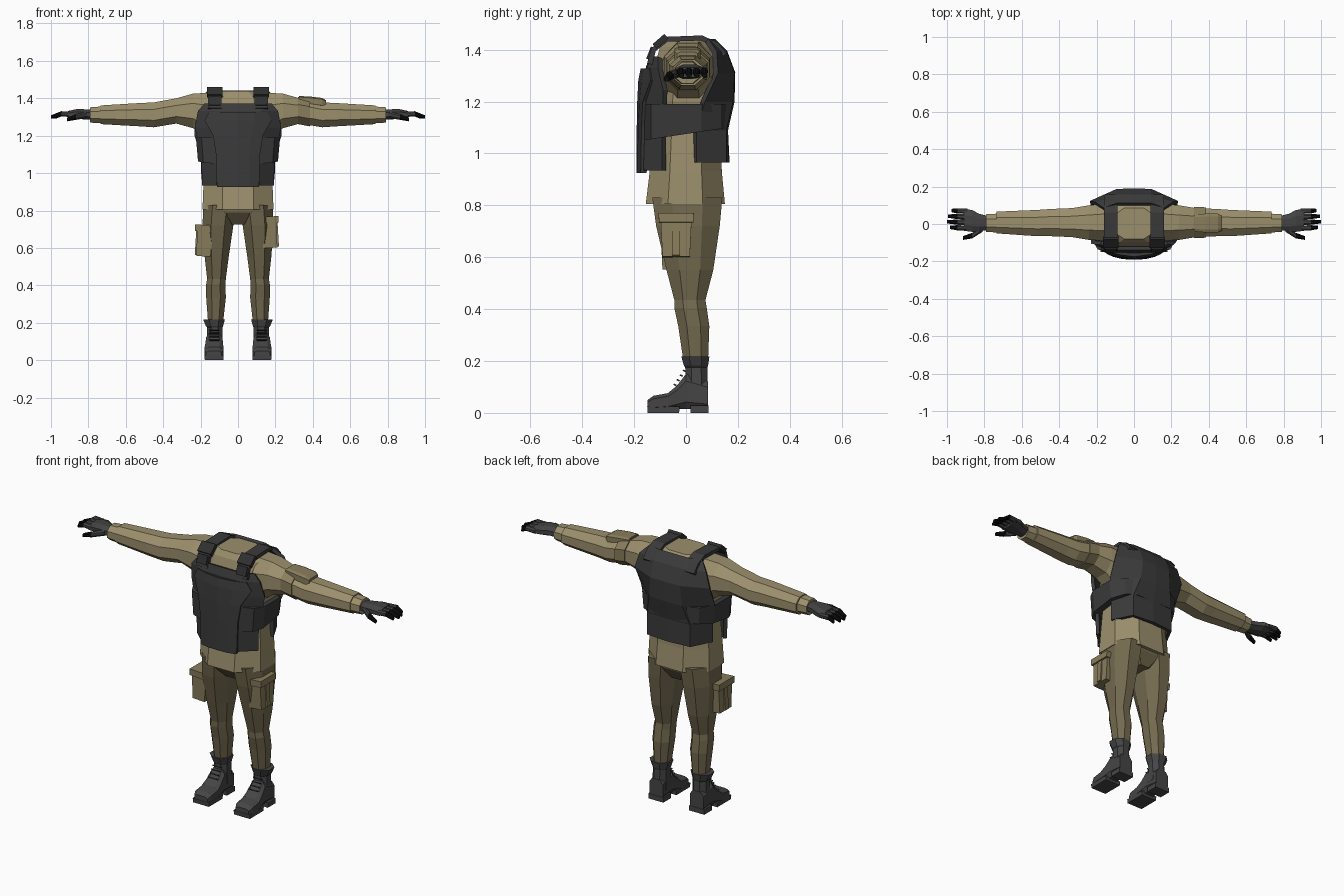
import bpy, bmesh
from mathutils import Vector, Matrix

cube = bpy.data.objects.get("Cube")
if cube:
    bpy.data.objects.remove(cube, do_unlink=True)


def material(name, r, g, b):
    m = bpy.data.materials.new(name)
    m.use_nodes = True
    m.diffuse_color = (r, g, b, 1)
    bsdf = next(n for n in m.node_tree.nodes if n.type == 'BSDF_PRINCIPLED')
    bsdf.inputs["Base Color"].default_value = (r, g, b, 1)
    bsdf.inputs["Roughness"].default_value = 0.9
    return m


JACKET = material("jacket khaki", .33, .275, .15)
TROUSER = material("trouser olive", .17, .142, .077)
POUCH = material("pouch khaki", .25, .207, .108)
VEST = material("vest charcoal", .042, .042, .043)
STRAP = material("strap dark grey", .028, .028, .03)
BOOT = material("boot grey", .06, .06, .062)
GLOVE = material("glove grey", .055, .055, .056)
BLACK = material("fingertip black", .004, .004, .004)


def finish(name, bm, *mats):
    bmesh.ops.recalc_face_normals(bm, faces=bm.faces)
    mesh = bpy.data.meshes.new(name)
    bm.to_mesh(mesh)
    bm.free()
    for m in mats:
        mesh.materials.append(m)
    ob = bpy.data.objects.new(name, mesh)
    bpy.context.collection.objects.link(ob)
    return ob


def octagon(axis, pos, a0, a1, b0, b1, c=.28):
    """Chamfered rectangle across the given axis (0 = x, 1 = y, 2 = z)."""
    da, db = (a1 - a0) * c, (b1 - b0) * c
    flat = [(a0 + da, b0), (a1 - da, b0), (a1, b0 + db), (a1, b1 - db),
            (a1 - da, b1), (a0 + da, b1), (a0, b1 - db), (a0, b0 + db)]
    ring = []
    for a, b in flat:
        p = [a, b]
        p.insert(axis, pos)
        ring.append(Vector(p))
    return ring


def loft(name, rings, *mats, side=1, rule=None):
    bm = bmesh.new()
    rows = [[bm.verts.new((p.x * side, p.y, p.z)) for p in r] for r in rings]
    for lo, hi in zip(rows, rows[1:]):
        for i in range(len(lo)):
            j = (i + 1) % len(lo)
            bm.faces.new((lo[i], lo[j], hi[j], hi[i]))
    bm.faces.new(rows[0])
    bm.faces.new(rows[-1])
    if rule:
        for f in bm.faces:
            f.material_index = rule(f.calc_center_median())
    return finish(name, bm, *mats)


def sections(name, axis, rows, mat, side=1, c=.28):
    return loft(name, [octagon(axis, *r, c=c) for r in rows], mat, side=side)


def box(name, center, size, mat, tilt=0, axis='X', taper=1):
    bm = bmesh.new()
    bmesh.ops.create_cube(bm, size=1)
    for v in bm.verts:
        k = taper if v.co.z < 0 else 1
        v.co = Vector((v.co.x * size[0] * k, v.co.y * size[1] * k, v.co.z * size[2]))
    turn = Matrix.Translation(center) @ Matrix.Rotation(tilt, 4, axis)
    bmesh.ops.transform(bm, matrix=turn, verts=bm.verts)
    return finish(name, bm, mat)


def shell(name, rows, mat, thick=.02):
    """Symmetric panel from rows of (z, half outline)."""
    bm = bmesh.new()
    grid = []
    for z, half in rows:
        line = [(-x, y) for x, y in half[:0:-1]] + half
        grid.append([bm.verts.new((x, y, z)) for x, y in line])
    for lo, hi in zip(grid, grid[1:]):
        for i in range(len(lo) - 1):
            bm.faces.new((lo[i], lo[i + 1], hi[i + 1], hi[i]))
    ob = finish(name, bm, mat)
    mod = ob.modifiers.new("thickness", 'SOLIDIFY')
    mod.thickness = thick
    mod.offset = 0
    return ob


# Jacket body and trouser seat
sections("jacket_body", 2, [
    (.805, -.19, .19, -.155, .15), (.93, -.185, .185, -.14, .138),
    (1.08, -.175, .175, -.13, .135), (1.2, -.2, .2, -.13, .15),
    (1.34, -.2, .2, -.12, .15), (1.41, -.18, .18, -.1, .115),
    (1.44, -.12, .12, -.08, .085)], JACKET)
sections("trouser_seat", 2, [
    (.725, -.06, .06, -.07, .09), (.79, -.16, .16, -.125, .13),
    (.84, -.175, .175, -.13, .135)], TROUSER)

# Vest panels
shell("vest_front", [
    (.935, [(0, -.165), (.11, -.155), (.185, -.085)]),
    (1.08, [(0, -.16), (.11, -.15), (.19, -.085)]),
    (1.245, [(0, -.155), (.13, -.145), (.225, -.08)]),
    (1.33, [(0, -.145), (.12, -.14), (.21, -.1)]),
    (1.37, [(0, -.13), (.11, -.13), (.175, -.1)])], VEST)
shell("vest_front_plate", [
    (.925, [(0, -.178), (.06, -.176), (.11, -.163)]),
    (1.1, [(0, -.178), (.06, -.173), (.115, -.16)]),
    (1.2, [(0, -.176), (.07, -.168), (.13, -.155)]),
    (1.28, [(0, -.172), (.09, -.16), (.175, -.125)]),
    (1.325, [(0, -.163), (.08, -.152), (.15, -.13)])], VEST, .024)
shell("vest_back", [
    (.965, [(0, .158), (.13, .148), (.187, .035)]),
    (1.09, [(0, .152), (.13, .147), (.19, .035)]),
    (1.2, [(0, .177), (.1, .172), (.225, .065)]),
    (1.31, [(0, .18), (.09, .178), (.23, .115)]),
    (1.39, [(0, .15), (.09, .148), (.205, .11)]),
    (1.435, [(0, .105), (.09, .105), (.16, .08)])], VEST)

# Waist band around the vest
half = [(.11, -.163), (.195, -.135), (.225, -.08), (.225, .06), (.18, .135), (.12, .162)]
outline = half + [(-x, y) for x, y in half[::-1]]
loft("vest_side_band", [[Vector((x * k, y, z + .15 * y * t)) for x, y in outline]
                        for z, k, t in ((1.075, .95, 1), (1.19, 1, 0))], VEST)

for s, label in ((1, "left"), (-1, "right")):
    # Shoulder strap with buckle
    path = [(-.14, 1.345), (-.125, 1.4), (-.075, 1.44), (.06, 1.445), (.115, 1.42), (.15, 1.38)]
    bm = bmesh.new()
    pairs = [[bm.verts.new((s * x, y, z)) for x in (.088, .16)] for y, z in path]
    for a, b in zip(pairs, pairs[1:]):
        bm.faces.new((a[0], a[1], b[1], b[0]))
    strap = finish(label + "_shoulder_strap", bm, VEST)
    strap.modifiers.new("thickness", 'SOLIDIFY').thickness = .02
    strap.modifiers[0].offset = 0
    box(label + "_strap_buckle", (s * .124, -.098, 1.432), (.084, .06, .024), STRAP, .72)
    box(label + "_strap_clip", (s * .124, -.135, 1.385), (.06, .05, .02), STRAP, 1.2)

    # Sleeve and cuff
    sections(label + "_sleeve", 0, [
        (.15, -.09, .11, 1.18, 1.43), (.24, -.085, .1, 1.24, 1.425),
        (.33, -.07, .085, 1.265, 1.4), (.45, -.065, .08, 1.245, 1.378),
        (.52, -.065, .075, 1.25, 1.375), (.735, -.05, .066, 1.262, 1.362)],
        JACKET, s)
    sections(label + "_cuff", 0, [
        (.72, -.046, .056, 1.266, 1.357), (.79, -.042, .052, 1.27, 1.352)], JACKET, s)

    # Gloved hand
    sections(label + "_palm", 0, [
        (.77, -.03, .04, 1.285, 1.338), (.83, -.04, .055, 1.288, 1.342),
        (.865, -.042, .075, 1.29, 1.342), (.91, -.036, .08, 1.292, 1.332)], GLOVE, s)
    for i in range(4):
        y, end = -.022 + i * .03, (.985, 1, .995, .975)[i]
        rings = [octagon(0, x, y + d - w, y + d + w, z - w, z + w) for x, d, w, z in (
            (.89, 0, .014, 1.314), (.945, .002, .014, 1.317), (end, .004, .009, 1.3))]
        loft(f"{label}_finger_{i + 1}", rings, GLOVE, BLACK, side=s,
             rule=lambda c: int(abs(c.x) > .94))
    rings = [octagon(0, x, y - w, y + w, z - w, z + w) for x, y, w, z in (
        (.81, -.025, .017, 1.312), (.865, -.062, .015, 1.3), (.915, -.075, .01, 1.287))]
    loft(label + "_thumb", rings, GLOVE, BLACK, side=s, rule=lambda c: int(abs(c.x) > .88))

    # Trouser leg
    sections(label + "_trouser_leg", 2, [
        (.2, .08, .16, -.01, .085), (.335, .065, .17, -.03, .09),
        (.405, .067, .17, -.045, .08), (.435, .065, .165, -.045, .075),
        (.55, .05, .178, -.075, .105), (.72, .025, .19, -.115, .13),
        (.83, .01, .185, -.13, .14)], TROUSER, s)

    # Boot: shaft, foot, soles and laces
    sections(label + "_boot_shaft", 2, [
        (.06, .083, .17, 0, .085), (.175, .083, .165, -.003, .082),
        (.182, .08, .172, -.008, .085), (.217, .07, .186, -.018, .09)], BOOT, s)
    sections(label + "_boot_foot", 1, [
        (.085, .085, .17, .012, .12), (.0, .083, .17, .015, .15),
        (-.035, .08, .175, .015, .105), (-.07, .077, .18, .012, .076),
        (-.125, .078, .18, .01, .066), (-.148, .088, .17, .008, .05)], BOOT, s, .2)
    box(label + "_boot_heel", (s * .128, .052, .014), (.094, .07, .028), BOOT)
    box(label + "_boot_sole", (s * .128, -.087, .012), (.102, .125, .024), BOOT, taper=.97)
    for i in range(4):
        box(f"{label}_boot_lace_{i + 1}", (s * .127, -.042 + i * .012, .108 + i * .018),
            (.05, .012, .006), STRAP, -.5)

    # Thigh pouch, the right one hanging lower
    drop = 0 if s > 0 else .045
    x = s * (.168 if s > 0 else .18)
    box(label + "_thigh_pouch", (x, -.038, .675 - drop), (.086, .12, .15), POUCH, -s * .06, 'Y', .88)
    box(label + "_pouch_flap", (x, -.038, .75 - drop), (.1, .136, .036), POUCH, -s * .06, 'Y', .97)
    box(label + "_pouch_strip", (x + s * .002, -.038, .675 - drop), (.09, .03, .14), POUCH, -s * .06, 'Y')

# Band and pouch on the left upper arm
sections("arm_band", 0, [(.32, -.076, .092, 1.262, 1.408), (.385, -.073, .089, 1.25, 1.396)], POUCH)
sections("arm_pouch", 0, [
    (.325, -.04, .05, 1.375, 1.412), (.38, -.045, .055, 1.365, 1.41),
    (.45, -.045, .055, 1.355, 1.402), (.47, -.035, .045, 1.355, 1.39)], POUCH, 1, .15)
